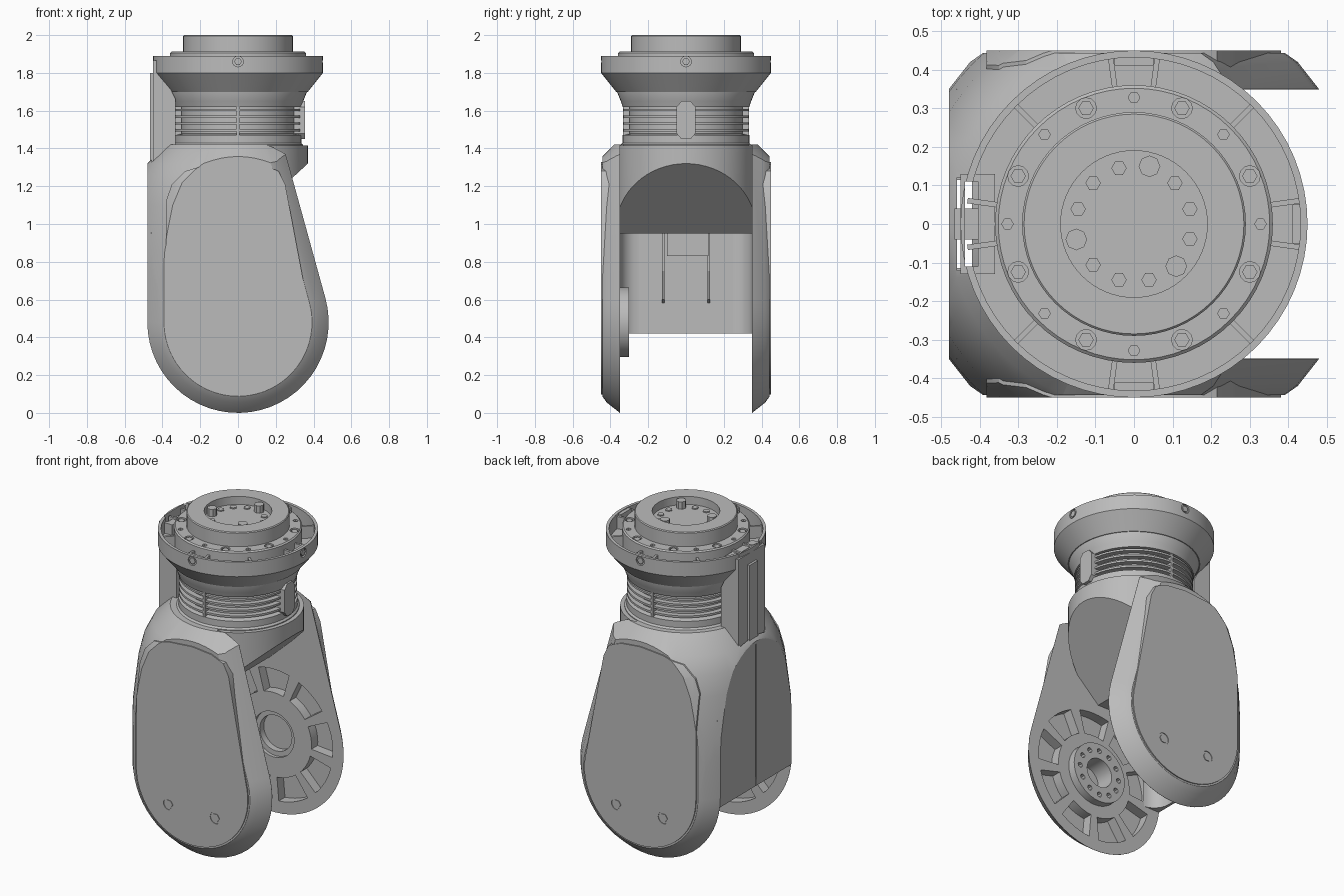
import bpy, bmesh
from math import sin, cos, radians, pi
from mathutils import Vector

if "Cube" in bpy.data.objects:
    bpy.data.objects.remove(bpy.data.objects["Cube"], do_unlink=True)

grey = bpy.data.materials.new("mid_grey")
grey.use_nodes = True
grey.diffuse_color = (0.5, 0.5, 0.5, 1)
grey.node_tree.nodes["Principled BSDF"].inputs["Base Color"].default_value = (0.5, 0.5, 0.5, 1)


def loft(name, loops, ring=False):
    """Skin matching loops; cap the ends, or join last to first if ring."""
    bm = bmesh.new()
    rows = [[bm.verts.new(p) for p in loop] for loop in loops]
    n = len(rows[0])
    pairs = list(zip(rows, rows[1:])) + ([(rows[-1], rows[0])] if ring else [])
    for a, b in pairs:
        for i in range(n):
            j = (i + 1) % n
            bm.faces.new((a[i], a[j], b[j], b[i]))
    if not ring:
        bm.faces.new(rows[0])
        bm.faces.new(rows[-1])
    bmesh.ops.recalc_face_normals(bm, faces=bm.faces)
    mesh = bpy.data.meshes.new(name)
    bm.to_mesh(mesh)
    bm.free()
    mesh.materials.append(grey)
    ob = bpy.data.objects.new(name, mesh)
    bpy.context.collection.objects.link(ob)
    return ob


def lathe(name, profile, n=64, ring=False):
    turn = [2 * pi * i / n for i in range(n)]
    return loft(name, [[(r * cos(a), r * sin(a), z) for a in turn] for r, z in profile], ring)


def prism(name, xz, y0, y1):
    return loft(name, [[(x, y, z) for x, z in xz] for y in (y0, y1)])


def box(name, x0, x1, y0, y1, z0, z1):
    return prism(name, [(x0, z0), (x1, z0), (x1, z1), (x0, z1)], y0, y1)


def cyl(name, r, p0, p1, n=32):
    p0, p1 = Vector(p0), Vector(p1)
    q = (p1 - p0).to_track_quat('Z', 'Y')
    turn = [2 * pi * i / n for i in range(n)]
    return loft(name, [[p + q @ Vector((r * cos(a), r * sin(a), 0)) for a in turn] for p in (p0, p1)])


def select(obs):
    bpy.ops.object.select_all(action='DESELECT')
    for ob in obs:
        ob.select_set(True)
    bpy.context.view_layer.objects.active = obs[0]


def join(name, obs):
    select(obs)
    bpy.ops.object.join()
    obs[0].name = name
    return obs[0]


def boolean(ob, tool, op='DIFFERENCE', keep=False):
    mod = ob.modifiers.new("cut", 'BOOLEAN')
    mod.operation, mod.object, mod.solver = op, tool, 'EXACT'
    select([ob])
    bpy.ops.object.modifier_apply(modifier=mod.name)
    if not keep:
        bpy.data.objects.remove(tool, do_unlink=True)


PIVOT = 0.48
LEAN = radians(15.4)


def arc(r, a0, a1, n):
    return [(r * cos(a0 + (a1 - a0) * i / n), PIVOT + r * sin(a0 + (a1 - a0) * i / n)) for i in range(n + 1)]


def outline(inset):
    pts = arc(0.48 - inset, pi, 2 * pi + LEAN, 30)
    x, z = pts[-1]
    return pts + [(x - 0.276 * (1.42 - z), 1.42), (inset - 0.48, 1.42)]


def shoulder(grow):
    """Round envelope that narrows the upper body toward the neck."""
    steps = [(1.2, -0.2), (1.2, 0.5), (0.6, 0.6), (0.59, 0.85), (0.56, 1.1), (0.53, 1.22), (0.48, 1.32), (0.38, 1.421)]
    return lathe("shoulder_tool", [(r + grow, z) for r, z in steps])


# Fork body: chamfered slab, tapered shoulder, rounded visor
steps = [(0.35, 0), (0.42, 0.055), (0.443, 0.088)]
sides = [(-y, i) for y, i in reversed(steps)] + steps
body = loft("fork_body", [[(x, y, z) for x, z in outline(i)] for y, i in sides])
boolean(body, shoulder(0), 'INTERSECT')
boolean(body, box("visor_gap", 0.1, 0.7, -0.349, 0.349, 0.9, 1.6))
boolean(body, cyl("visor_tool", 0.37, (0, 0, 0.9), (0, 0, 1.415), 64), 'UNION')

# Open space between the fork arms, under a sloping visor
boolean(body, prism("cavity_tool", [(0.7, -0.2), (-0.7, -0.2), (-0.7, 0.42), (-0.46, 0.42), (-0.46, 0.95),
                                    (-0.03, 0.95), (0.37, 1.32), (0.7, 1.625)], -0.349, 0.349))

# Lightening pockets and bearing holes on the inner faces, seam on the rear wall
cuts = [box("seam", -0.52, -0.474, -0.004, 0.004, 0.3, 1.3)]
for side in (-1, 1):
    for k in range(9):
        a, half = radians(40 * k + 10), radians(15)
        pts = arc(0.405, a - half, a + half, 6) + arc(0.26, a + half, a - half, 6)
        cuts.append(prism("pocket", pts, side * 0.33, side * 0.41))
    cuts.append(cyl("bore", 0.09 if side < 0 else 0.14, (0, side * 0.33, PIVOT), (0, side * 0.42, PIVOT)))
boolean(body, join("pocket_tool", cuts))
boolean(body, box("duct_tool", -0.459, -0.42, -0.12, 0.12, 0.9, 1.5))

# Rounded inner corners where the rear wall meets the arms
for side in (-1, 1):
    curve = [(-0.36 - 0.1 * sin(t * pi / 12), 0.25 + 0.1 * cos(t * pi / 12)) for t in range(7)]
    plan = [(-0.46, 0.35)] + curve
    loft("wall_fillet", [[(x, side * y, z) for x, y in plan] for z in (0.42, 0.955)])

# Bearing boss on the front arm, bearing sleeve in the rear arm
boss = cyl("bearing_boss", 0.185, (0, -0.355, PIVOT), (0, -0.302, PIVOT), 40)
holes = [cyl("hole", 0.09, (0, -0.4, PIVOT), (0, -0.2, PIVOT))]
for x, z in arc(0.14, 0, 11 * pi / 6, 11):
    holes.append(cyl("hole", 0.016, (x, -0.33, z), (x, -0.2, z), 8))
boolean(boss, join("hole_tool", holes))
sleeve = cyl("bearing_sleeve", 0.14, (0, 0.42, PIVOT), (0, 0.37, PIVOT))
boolean(sleeve, cyl("sleeve_tool", 0.11, (0, 0.3, PIVOT), (0, 0.41, PIVOT)))

# Cover panels with screws
panel = arc(0.382, pi, 2 * pi + LEAN, 30) + [(0.265, 1.13), (0.25, 1.21), (0.215, 1.28), (0.13, 1.315), (0, 1.328),
                                            (-0.16, 1.315), (-0.28, 1.28), (-0.35, 1.21), (-0.382, 1.12)]
for side, label in ((-1, "front"), (1, "rear")):
    cover = prism(label + "_cover", panel, side * 0.36, side * 0.45)
    boolean(cover, shoulder(0.008), 'INTERSECT')
    boolean(cover, box("cover_tool", -1, 1, side * 0.3, side * 0.43, -1, 0.9))
    for x in (-0.16, 0.16):
        boolean(cover, cyl("screw_tool", 0.036, (x, side * 0.446, 0.31), (x, side * 0.5, 0.31), 16))
        cyl(label + "_cover_screw", 0.026, (x, side * 0.44, 0.31), (x, side * 0.45, 0.31), 6)

# Cable socket and guides inside the fork
box("cable_socket", -0.36, -0.2, -0.1, 0.12, 0.83, 0.96)
for y in (-0.12, 0.12):
    prism("cable_guide", [(-0.465, 0.58), (-0.43, 0.6), (-0.36, 0.75), (-0.36, 0.96), (-0.465, 0.96)],
          y - 0.006, y + 0.006)
box("duct_rib", -0.465, -0.4, -0.04, 0.04, 0.9, 1.8)

# Ribbed neck
profile = [(0.345, 1.38), (0.345, 1.42), (0.335, 1.43), (0.335, 1.47)]
for k in range(4):
    z = 1.49 + 0.036 * k
    profile += [(0.3, z - 0.012), (0.3, z), (0.332, z), (0.332, z + 0.012), (0.3, z + 0.012)]
profile += [(0.3, 1.62), (0.335, 1.62), (0.345, 1.65), (0.365, 1.70), (0.365, 1.72)]
lathe("ribbed_neck", profile)
for k in range(4):
    post = box("neck_post", 0.29, 0.333, -0.008, 0.008, 1.46, 1.63)
    post.rotation_euler.z = k * pi / 2
key = [(0.05 * sx, z) for sx, z in ((-0.5, 1.45), (0.5, 1.45), (1, 1.48), (1, 1.62), (0.5, 1.65), (-0.5, 1.65),
                                   (-1, 1.62), (-1, 1.48))]
loft("neck_key", [[(x, y, z) for y, z in key] for x in (0.28, 0.355)])

# Flange with a channel and dividers
flange = lathe("flange", [(0.3, 1.70), (0.37, 1.70), (0.45, 1.80), (0.45, 1.89), (0.432, 1.89), (0.432, 1.80),
                          (0.3, 1.80)], ring=True)
for k in range(8):
    for off in ((-8, 8) if k % 2 == 0 else (0,)):
        wall = box("flange_divider", 0.35, 0.436, -0.007, 0.007, 1.79, 1.875)
        wall.rotation_euler.z = radians(45 * k + off)
for x, y, turn in ((1, 0, 0), (0, 1, 1), (0, -1, -1)):
    at = Vector((x, y, 0))
    block = box("screw_block", 0.41, 0.435, -0.05, 0.05, 1.79, 1.885)
    block.rotation_euler.z = turn * pi / 2
    boolean(flange, cyl("screw_tool", 0.028, at * 0.44 + Vector((0, 0, 1.86)), at * 0.5 + Vector((0, 0, 1.86)), 16))
    cyl("flange_screw", 0.02, at * 0.42 + Vector((0, 0, 1.86)), at * 0.448 + Vector((0, 0, 1.86)), 6)

# Cable column on the rear wall side
column = prism("cable_column", [(-0.45, 1.27), (-0.45, 1.865), (-0.36, 1.865), (-0.36, 1.72), (-0.33, 1.66),
                                (-0.33, 1.27)], -0.13, 0.13)
duct = box("duct_tool", -0.438, -0.405, -0.11, 0.11, 1.1, 2.1)
boolean(column, duct, keep=True)
boolean(flange, duct)

# Output hub with sunken bolt circles
hub = lathe("output_hub", [(0.34, 1.75), (0.36, 1.76), (0.36, 1.905), (0.352, 1.912), (0.29, 1.912), (0.29, 1.995),
                           (0.285, 2.0), (0.19, 2.0), (0.19, 1.95), (0.01, 1.95)])


def bolt(name, r, radius, degrees, z0, z1, n=6):
    x, y = radius * cos(radians(degrees)), radius * sin(radians(degrees))
    return cyl(name, r, (x, y, z0), (x, y, z1), n)


sockets = [bolt("socket", 0.027, 0.325, 45 * k + 22.5, 1.885, 1.95, 12) for k in range(8)]
sockets += [bolt("socket", 0.015, 0.328, 45 * k, 1.885, 1.95) for k in range(8)]
boolean(hub, join("socket_tool", sockets))
for k in range(8):
    bolt("hub_bolt", 0.02, 0.325, 45 * k + 22.5, 1.88, 1.908)
for k in range(12):
    bolt("centre_bolt", 0.02, 0.15, 30 * k + 15, 1.94, 1.957)
for k in range(3):
    bolt("centre_pin", 0.028, 0.155, 120 * k + 75, 1.94, 1.995, 8)

# Smooth curved parts, keep edges crisp
select([ob for ob in bpy.data.objects if ob.type == 'MESH'])
bpy.ops.object.shade_smooth_by_angle(angle=radians(25))
